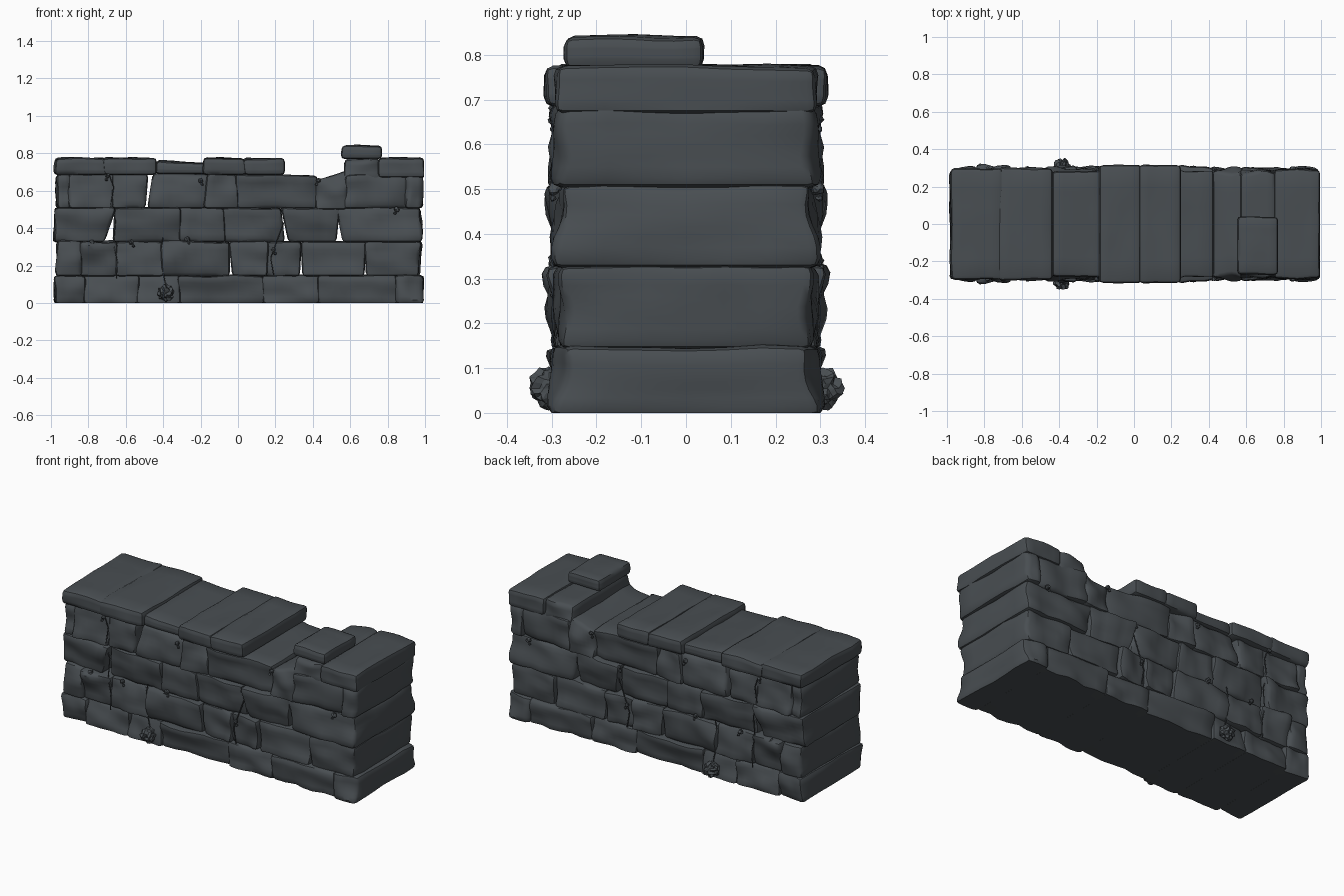
import bpy, bmesh, math, random
from mathutils import Vector, noise

if "Cube" in bpy.data.objects:
    bpy.data.objects.remove(bpy.data.objects["Cube"])

random.seed(7)
stone_mat = bpy.data.materials.new("dark_slate_grey")
stone_mat.diffuse_color = (0.066, 0.076, 0.084, 1)
stone_mat.use_nodes = True
stone_mat.node_tree.nodes["Principled BSDF"].inputs["Base Color"].default_value = stone_mat.diffuse_color


def finish(bm, name, angle=None):
    bmesh.ops.recalc_face_normals(bm, faces=bm.faces)
    me = bpy.data.meshes.new(name)
    bm.to_mesh(me)
    bm.free()
    ob = bpy.data.objects.new(name, me)
    bpy.context.collection.objects.link(ob)
    me.materials.append(stone_mat)
    if angle:
        bpy.ops.object.select_all(action='DESELECT')
        ob.select_set(True)
        bpy.context.view_layer.objects.active = ob
        bpy.ops.object.shade_smooth_by_angle(angle=math.radians(angle))
    return ob


def stone(name, xb0, xb1, xt0, xt1, z0, z1, z1r=None, y0=None, y1=None, half=None, r=0.02, lump=0.016):
    """Rounded, lumpy block; x range at bottom and top, sloping top, both faces mirrored in y."""
    z1r = z1 if z1r is None else z1r
    slab = half is not None
    half = half or random.uniform(0.283, 0.293)
    t = 0.003 if slab else 0.014
    tx, tz = random.uniform(-t, t), random.uniform(-t, t)
    off = Vector([random.uniform(-50, 50) for _ in range(3)])
    bm = bmesh.new()
    bmesh.ops.create_cube(bm, size=2)
    bmesh.ops.subdivide_edges(bm, edges=bm.edges[:], cuts=7, use_grid_fill=True)
    ov = 0.006                                   # overlap hides the joints
    hx, hz = (xb1 - xb0 + xt1 - xt0) / 4, (z1 + z1r) / 4 - z0 / 2
    hy = half if y0 is None else (y1 - y0) / 2
    size = Vector((hx, hy, hz))
    for v in bm.verts:
        p, inner = Vector(), Vector()
        for i in range(3):
            c, s = v.co[i], size[i]
            # outermost rows of the grid make the rounded rim
            k = abs(c)
            d = s - r * (1 - k) / 0.25 if k > 0.74 else (s - r) * k / 0.75
            p[i] = math.copysign(d, c)
            inner[i] = max(-(s - r), min(s - r, p[i]))
        q = p - inner
        if q.length > 1e-6:
            p = inner + q.normalized() * r
        u, w = p.x / hx, p.z / hz
        a, b = (u + 1) / 2, (w + 1) / 2
        left, right = xb0 + (xt0 - xb0) * b - ov, xb1 + (xt1 - xb1) * b + ov
        x = left + (right - left) * a
        top = z1 + (z1r - z1) * a
        z = z0 - ov + (top - z0 + ov) * b
        n = noise.noise(Vector((x * 9, z * 11, 0)) + off)
        m = noise.noise(Vector((x * 7, p.y * 6, 3)) + off)
        if y0 is None:
            y = p.y * (1 + (tx * u + tz * w + n * lump * 1.5) / half)
        else:
            y = (y0 + y1) / 2 + p.y + n * 0.006
        z += m * 0.010 * b
        if abs(x) > 0.9:
            x += noise.noise(Vector((p.y * 6, z * 9, 5)) + off) * 0.014
        v.co = (max(-0.99, min(0.995, x)), y, max(0, z))
    return finish(bm, name, 38)


# courses of blocks: z bottom, z top, then stones (xb0, xb1, xt0, xt1)
courses = [
    ("base", 0.0, 0.148, [(-.975, -.82, -.975, -.82), (-.82, -.54, -.82, -.53), (-.54, -.31, -.53, -.32),
                          (-.31, .14, -.32, .13), (.14, .43, .13, .43), (.43, .85, .43, .84),
                          (.85, .985, .84, .985)]),
    ("lower", 0.148, 0.33, [(-.97, -.84, -.96, -.84), (-.84, -.65, -.84, -.65), (-.65, -.40, -.65, -.41),
                            (-.40, -.05, -.41, -.05), (-.025, .15, -.045, .16), (.15, .325, .16, .335),
                            (.35, .67, .34, .68), (.69, .965, .68, .975)]),
    ("middle", 0.33, 0.51, [(-.98, -.72, -.975, -.655), (-.665, -.31, -.655, -.31), (-.31, -.07, -.31, -.08),
                            (-.07, .245, -.08, .225), (.275, .52, .235, .54), (.565, .98, .53, .97)]),
    ("upper", 0.51, 0.69, [(-.965, -.90, -.965, -.90), (-.90, -.67, -.90, -.67), (-.67, -.50, -.67, -.485),
                           (-.48, -.18, -.45, -.16), (-.18, 0, -.16, -.01), (.57, .90, .58, .90),
                           (.90, .98, .90, .98)]),
]
for cname, z0, z1, blocks in courses:
    for i, blk in enumerate(blocks):
        stone(f"{cname}_stone_{i + 1}", *blk, z0, z1)

# broken section of the wall top
stone("broken_stone_low", 0, .43, -.01, .42, .51, .69, .675)
stone("broken_stone_slope", .42, .58, .42, .58, .505, .655, .705)
stone("broken_stone_high", .57, .76, .575, .75, .67, .765, .77)

# coping slabs
stone("coping_1", -.975, -.70, -.975, -.71, .69, .775, half=.295, lump=.006)
stone("coping_2", -.71, -.44, -.72, -.44, .69, .775, half=.300, lump=.006)
stone("coping_3", -.44, -.17, -.43, -.17, .695, .765, .745, half=.282, lump=.006)
stone("coping_4", -.185, .04, -.18, .03, .69, .775, half=.313, lump=.006)
stone("coping_5", .04, .245, .03, .245, .69, .772, half=.316, lump=.006)
stone("coping_6", .755, .99, .755, .99, .675, .775, half=.292, lump=.006)
stone("loose_cap_stone", .555, .765, .56, .765, .775, .84, y0=-.27, y1=.04)


# plant clumps: spiky rough balls on both faces
def clump(name, x, z, r, y=0.297):
    for side, s in (("front", -1), ("back", 1)):
        bm = bmesh.new()
        bmesh.ops.create_icosphere(bm, subdivisions=3 if r > .03 else 2, radius=r)
        for v in bm.verts:
            k = random.uniform(.72, 1.15)
            v.co = Vector((v.co.x * k + x, (v.co.y * k + y) * s, max(.005, v.co.z * k + z)))
        finish(bm, f"{name}_{side}")


clump("large_plant", -.385, .055, .045, .306)
spots = [(-.695, .68), (-.20, .655), (-.78, .325), (-.57, .325), (-.27, .34), (.24, .50),
         (.19, .285), (.85, .50), (.43, .655)]
for i, (x, z) in enumerate(spots):
    clump(f"small_plant_{i + 1}", x, z, random.uniform(.011, .016), .294)
    clump(f"plant_leaf_{i + 1}", x + random.uniform(-.015, .015), z - .02, .008, .297)


# thin vines along the joints
def vine(name, pts):
    for side, s in (("front", -1), ("back", 1)):
        cu = bpy.data.curves.new(f"{name}_{side}", 'CURVE')
        cu.dimensions = '3D'
        cu.bevel_depth = .003
        cu.bevel_resolution = 1
        sp = cu.splines.new('POLY')
        sp.points.add(len(pts) - 1)
        for p, (x, z) in zip(sp.points, pts):
            p.co = (x, s * .291, z, 1)
        cu.materials.append(stone_mat)
        bpy.context.collection.objects.link(bpy.data.objects.new(cu.name, cu))


vine("left_vine", [(-.69, .69), (-.665, .62), (-.68, .52), (-.655, .44), (-.665, .32), (-.645, .22), (-.65, .13)])
vine("plant_vine", [(-.385, .09), (-.40, .16), (-.385, .23), (-.41, .30), (-.40, .35)])
vine("centre_vine", [(.24, .51), (.25, .44), (.20, .31), (.175, .24), (.19, .15)])
